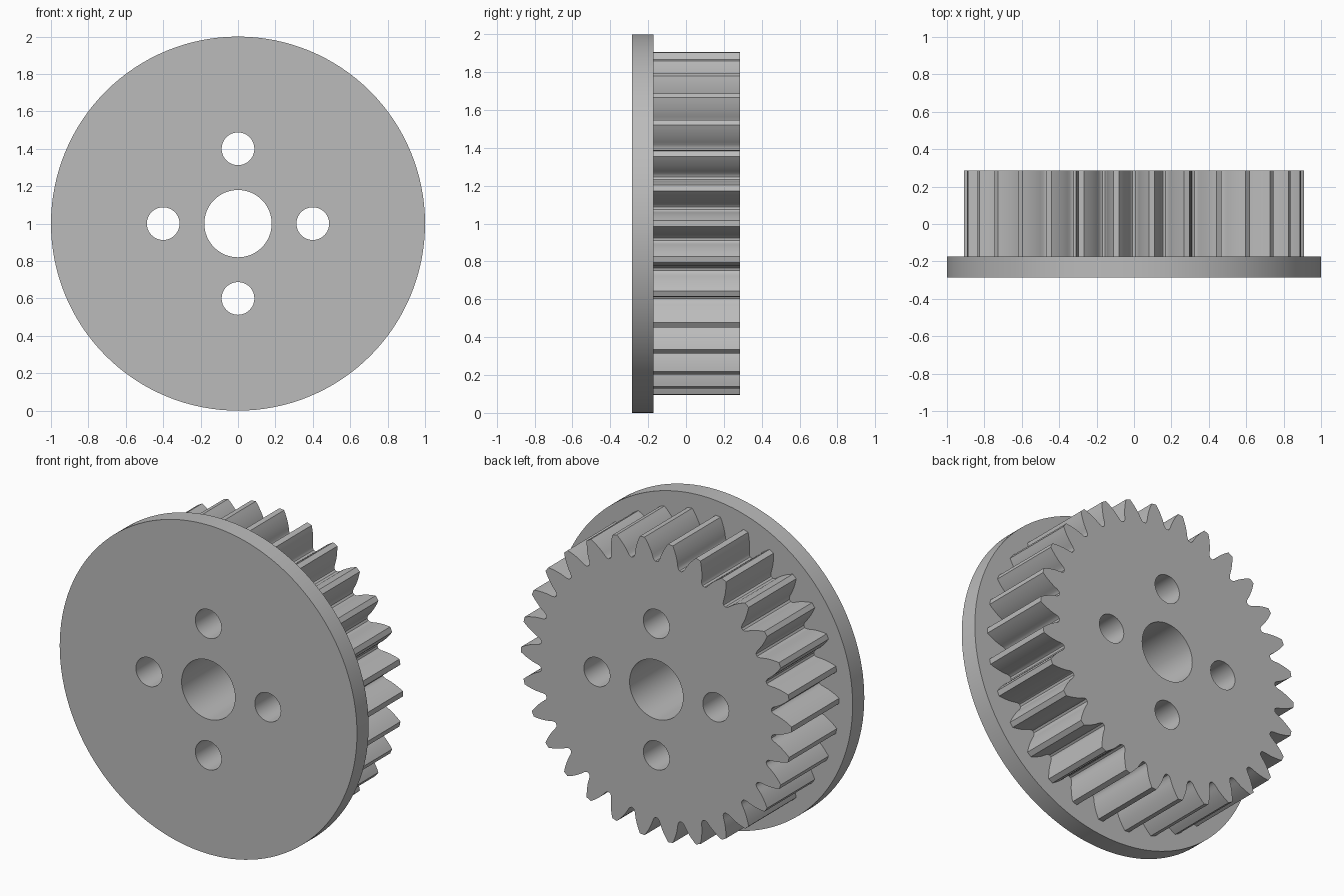
import bpy, bmesh, math

if "Cube" in bpy.data.objects:
    bpy.data.objects.remove(bpy.data.objects["Cube"])

TEETH = 30

grey = bpy.data.materials.new("plain grey")
grey.diffuse_color = (0.5, 0.5, 0.5, 1)
grey.use_nodes = True
grey.node_tree.nodes["Principled BSDF"].inputs["Base Color"].default_value = grey.diffuse_color


def circle(r, n, cx=0.0, cz=0.0):
    return [(cx + r * math.cos(2 * math.pi * i / n), cz + r * math.sin(2 * math.pi * i / n))
            for i in range(n)]


def plate(name, outline, holes, y0, y1):
    """Fill an x-z outline with holes and extrude it from y0 to y1."""
    cu = bpy.data.curves.new(name + "_profile", 'CURVE')
    cu.dimensions = '2D'
    cu.fill_mode = 'BOTH'
    cu.extrude = (y1 - y0) / 2
    for loop in [outline] + holes:
        sp = cu.splines.new('POLY')
        sp.points.add(len(loop) - 1)
        for p, (x, z) in zip(sp.points, loop):
            p.co = (x, z, 0, 1)
        sp.use_cyclic_u = True
    tmp = bpy.data.objects.new(name + "_tmp", cu)
    bpy.context.collection.objects.link(tmp)
    bpy.context.view_layer.update()
    dg = bpy.context.evaluated_depsgraph_get()
    me = bpy.data.meshes.new_from_object(tmp.evaluated_get(dg))
    bpy.data.objects.remove(tmp)

    # stand the plate upright, weld the caps to the walls
    bm = bmesh.new()
    bm.from_mesh(me)
    for v in bm.verts:
        x, z, d = v.co
        v.co = (x, (y0 + y1) / 2 - d, z + 1)
    bmesh.ops.remove_doubles(bm, verts=bm.verts, dist=1e-5)
    bmesh.ops.recalc_face_normals(bm, faces=bm.faces)
    bm.to_mesh(me)
    bm.free()
    me.name = name
    me.materials.clear()
    me.materials.append(grey)
    ob = bpy.data.objects.new(name, me)
    bpy.context.collection.objects.link(ob)
    bpy.ops.object.select_all(action='DESELECT')
    ob.select_set(True)
    bpy.context.view_layer.objects.active = ob
    bpy.ops.object.shade_smooth_by_angle(angle=math.radians(30))
    return ob


# shaft bore and four bolt holes
holes = [circle(0.18, 64)]
for cx, cz in ((0.4, 0), (0, 0.4), (-0.4, 0), (0, -0.4)):
    holes.append(circle(0.0875, 40, cx, cz))

# half tooth, root to tip: radius and half angle in degrees
flank = [(0.779, 5.5), (0.785, 4.95), (0.797, 4.45), (0.815, 4.05), (0.835, 3.55),
         (0.855, 2.95), (0.875, 2.3), (0.893, 1.65), (0.91, 1.0)]
tooth = [(r, -a) for r, a in flank] + [(r, a) for r, a in reversed(flank)]
gear_outline = []
for i in range(TEETH):
    for r, a in tooth:
        t = math.radians(a + i * 360 / TEETH)
        gear_outline.append((r * math.cos(t), r * math.sin(t)))

plate("flange_disc", circle(1.0, 128), holes, -0.285, -0.173)
plate("toothed_wheel", gear_outline, holes, -0.173, 0.285)
